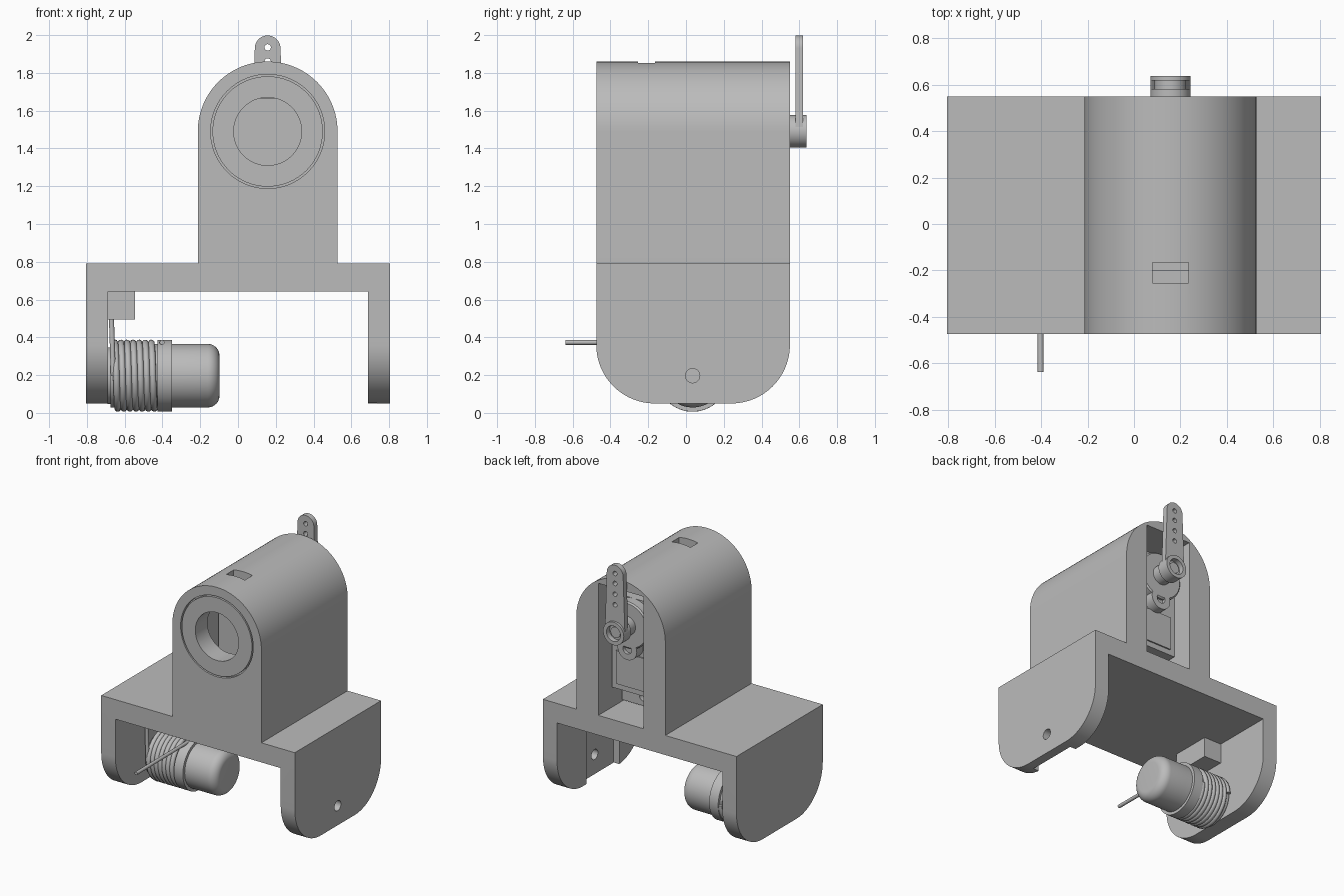
import bpy, bmesh
from math import sin, cos, pi, radians
from mathutils import Vector

cube = bpy.data.objects.get("Cube")
if cube:
    bpy.data.objects.remove(cube, do_unlink=True)

grey = bpy.data.materials.new("plain_grey")
grey.use_nodes = True
tone = (0.5, 0.5, 0.5, 1)
grey.diffuse_color = tone
grey.node_tree.nodes["Principled BSDF"].inputs["Base Color"].default_value = tone

CX, SHAFT = 0.157, 1.49        # servo shaft position in x and z
WY, WZ = 0.035, 0.197          # winch axis position in y and z


def place(axis, a, b, d):
    return {"x": (d, a, b), "y": (a, d, b), "z": (a, b, d)}[axis]


def arc(a, b, r, start, end, n=24):
    return [(a + r * cos(radians(start + (end - start) * i / n)),
             b + r * sin(radians(start + (end - start) * i / n))) for i in range(n + 1)]


def circle(a, b, r, n=48):
    return arc(a, b, r, 0, 360, n)[:-1]


def rect(a0, a1, b0, b1):
    return [(a0, b0), (a1, b0), (a1, b1), (a0, b1)]


def finish(name, bm):
    bmesh.ops.recalc_face_normals(bm, faces=bm.faces)
    me = bpy.data.meshes.new(name)
    bm.to_mesh(me)
    bm.free()
    me.materials.append(grey)
    ob = bpy.data.objects.new(name, me)
    bpy.context.collection.objects.link(ob)
    return ob


def prism(name, outline, axis, lo, hi):
    """Extrude a 2D outline along one axis."""
    bm = bmesh.new()
    rings = [[bm.verts.new(place(axis, a, b, d)) for a, b in outline] for d in (lo, hi)]
    bm.faces.new(rings[0])
    bm.faces.new(rings[1])
    n = len(outline)
    for i in range(n):
        j = (i + 1) % n
        bm.faces.new((rings[0][i], rings[0][j], rings[1][j], rings[1][i]))
    return finish(name, bm)


def lathe(name, profile, axis, a, b, n=64):
    """Turn a (depth, radius) profile around an axis; the ends are capped."""
    bm = bmesh.new()
    rings = [[bm.verts.new(place(axis, p, q, d)) for p, q in circle(a, b, r, n)]
             for d, r in profile]
    for r0, r1 in zip(rings, rings[1:]):
        for i in range(n):
            j = (i + 1) % n
            bm.faces.new((r0[i], r0[j], r1[j], r1[i]))
    bm.faces.new(rings[0])
    bm.faces.new(rings[-1])
    return finish(name, bm)


def boolean(ob, cutter, operation="DIFFERENCE"):
    mod = ob.modifiers.new("cut", "BOOLEAN")
    mod.object, mod.operation, mod.solver = cutter, operation, "EXACT"
    deps = bpy.context.evaluated_depsgraph_get()
    mesh = bpy.data.meshes.new_from_object(ob.evaluated_get(deps))
    ob.modifiers.clear()
    ob.data = mesh
    bpy.data.objects.remove(cutter, do_unlink=True)


def tube(name, points, radius):
    cu = bpy.data.curves.new(name, "CURVE")
    cu.dimensions, cu.bevel_depth, cu.bevel_resolution = "3D", radius, 3
    cu.use_fill_caps = True
    sp = cu.splines.new("POLY")
    sp.points.add(len(points) - 1)
    for p, co in zip(sp.points, points):
        p.co = (*co, 1)
    cu.materials.append(grey)
    ob = bpy.data.objects.new(name, cu)
    bpy.context.collection.objects.link(ob)
    return ob


# Housing: arched tower on a bridge with two legs
W, H = 0.805, 0.37
outline = ([(-W, 0), (-0.688, 0), (-0.688, 0.643), (0.688, 0.643), (0.688, 0), (W, 0),
            (W, 0.79), (CX + H, 0.79)] + arc(CX, SHAFT, H, 0, 180, 48)
           + [(CX - H, 0.79), (-W, 0.79)])
housing = prism("housing", outline, "y", -0.475, 0.55)
rounded = (arc(-0.165, 0.36, 0.31, 180, 270) + arc(0.24, 0.36, 0.31, 270, 360)
           + [(0.55, 2), (-0.475, 2)])
boolean(housing, prism("leg_rounding", rounded, "x", -1, 1), "INTERSECT")

# Servo bay, front bore, face groove, top window, leg channel and axle hole
bay = rect(CX - 0.187, CX + 0.187, 0.792, 1.785)
boolean(housing, prism("bay_cut", bay, "y", -0.33, 0.7))
boolean(housing, prism("bore_cut", circle(CX, SHAFT, 0.18), "y", -0.6, -0.2))
groove = prism("groove_cut", circle(CX, SHAFT, 0.302, 64), "y", -0.6, -0.45)
boolean(groove, prism("groove_core", circle(CX, SHAFT, 0.292, 64), "y", -0.7, -0.4))
boolean(housing, groove)
boolean(housing, prism("window_cut", rect(0.08, 0.235, -0.255, -0.165), "z", 1.7, 2))
boolean(housing, prism("channel_cut", rect(-0.19, 0.2, -0.1, 0.643), "x", 0.6, 0.735))
boolean(housing, prism("axle_cut", circle(WY, WZ, 0.038, 32), "x", 0.6, 1))
prism("line_anchor", rect(-0.2, 0.1, 0.495, 0.65), "x", -0.70, -0.545)

# Servo: case, ears, gear cover and output shaft
prism("servo_case", rect(CX - 0.18, CX + 0.18, 0.95, 1.665), "y", -0.2, 0.40)
ears = prism("servo_ears", rect(CX - 0.18, CX + 0.18, 0.81, 1.78), "y", 0.20, 0.28)
for z in (0.88, 1.73):
    boolean(ears, prism("ear_hole", circle(CX, z, 0.035, 24), "y", 0, 0.5))
panel = [(CX - 0.14, 0.99), (CX + 0.14, 0.99), (CX + 0.14, 1.24), (CX - 0.14, 1.24)]
prism("servo_label_panel", panel, "y", 0.39, 0.41)
lathe("gear_cover", [(0.39, 0.175), (0.465, 0.175), (0.475, 0.165)], "y", CX, SHAFT)
idler = prism("idler_cover", circle(CX, 1.31, 0.08), "y", 0.39, 0.475)
boolean(idler, prism("idler_hole", circle(CX, 1.31, 0.035, 24), "y", 0.45, 0.5))
lathe("output_shaft", [(0.47, 0.07), (0.56, 0.07)], "y", CX, SHAFT, 32)

# Servo horn: hub with a recessed screw and a tapered arm with holes
hub = lathe("horn_hub", [(0.55, 0.086), (0.638, 0.086)], "y", CX, SHAFT)
boolean(hub, prism("hub_recess", circle(CX, SHAFT, 0.058, 32), "y", 0.60, 0.7))
screw = lathe("horn_screw", [(0.59, 0.04), (0.615, 0.04)], "y", CX, SHAFT, 32)
arm = prism("horn_arm", arc(CX, 1.93, 0.068, 0, 180) + [(CX - 0.083, 1.5), (CX + 0.083, 1.5)],
            "y", 0.58, 0.62)
boolean(arm, prism("hub_clearance", circle(CX, SHAFT, 0.075), "y", 0.5, 0.7))
for z in (1.935, 1.86, 1.78, 1.70):
    boolean(arm, prism("arm_hole", circle(CX, z, 0.017, 20), "y", 0.5, 0.7))

# Winch: spool drum, flange and round-ended cap
lathe("spool_drum", [(-0.69, 0.15), (-0.675, 0.15), (-0.675, 0.168), (-0.41, 0.168)], "x", WY, WZ)
lathe("spool_flange", [(-0.425, 0.19), (-0.35, 0.19)], "x", WY, WZ)
cap = [(-0.36, 0.168), (-0.3, 0.168)] + [(d, r) for d, r in
       reversed(arc(-0.16, 0.106, 0.062, 0, 90, 10))]
lathe("winch_cap", cap, "x", WY, WZ)

# Line: wound coil, end rising to the anchor and loose end running forward
turns, steps = 7, 40
coil = []
for i in range(turns * steps + 1):
    t = 2 * pi * i / steps
    coil.append((-0.66 + 0.225 * i / (turns * steps), WY + 0.173 * cos(t), WZ + 0.173 * sin(t)))
tube("wound_line", coil, 0.018)
tube("anchored_end", [(-0.66, WY - 0.165, WZ), (-0.67, WY - 0.165, 0.5)], 0.014)
tube("loose_end", [(-0.405, WY, 0.373), (-0.402, -0.638, 0.373)], 0.013)

# Smooth round surfaces, keep edges crisp
bpy.ops.object.select_all(action="DESELECT")
for ob in bpy.context.scene.objects:
    if ob.type == "MESH":
        ob.select_set(True)
        bpy.context.view_layer.objects.active = ob
bpy.ops.object.shade_smooth_by_angle(angle=radians(30))
